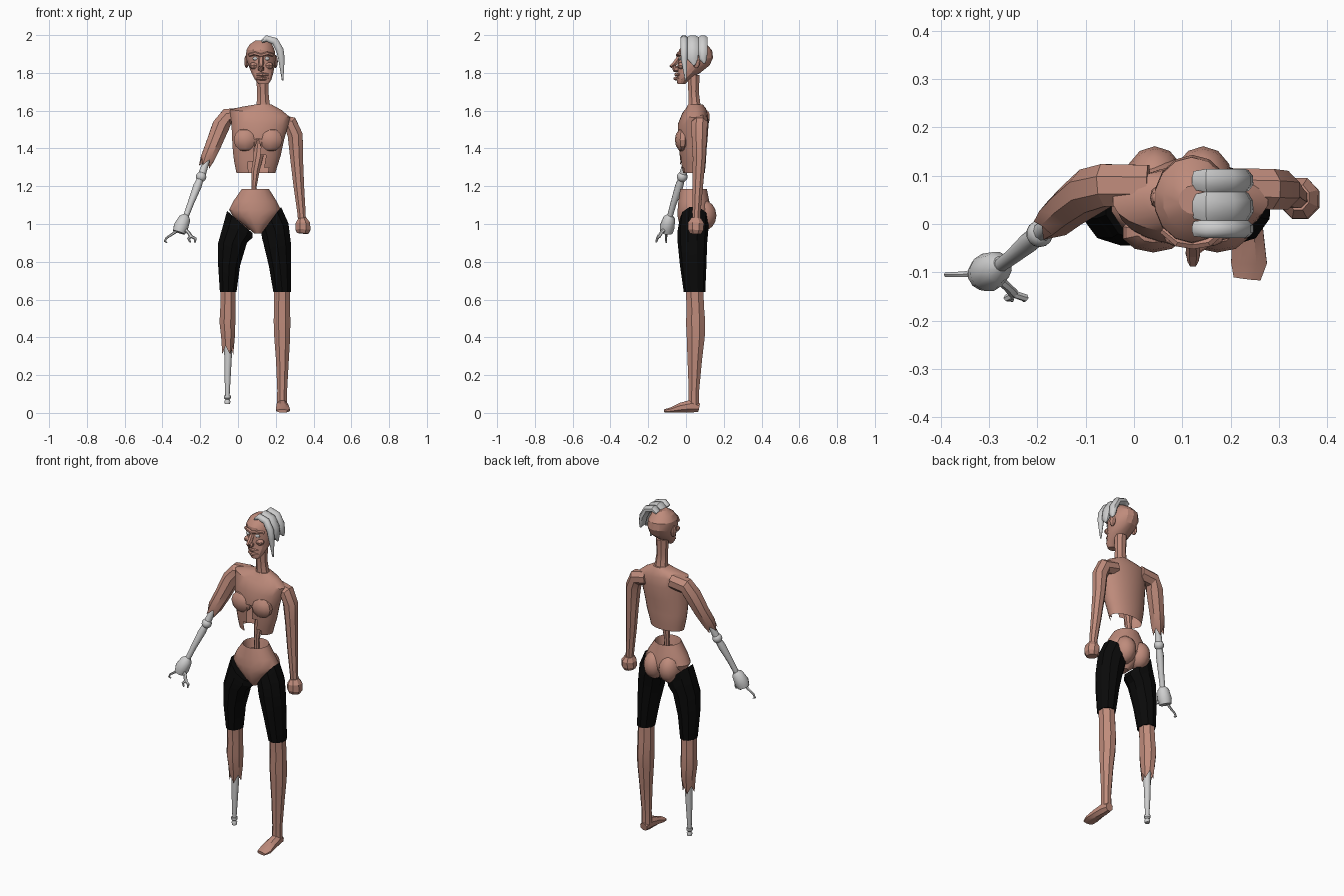
import bpy, bmesh, math
from mathutils import Vector, Matrix


def material(name, rgb):
    m = bpy.data.materials.new(name)
    m.diffuse_color = (*rgb, 1)
    return m


SKIN = material("skin", (0.52, 0.26, 0.20))
BLACK = material("black_cloth", (0.003, 0.003, 0.003))
PALE = material("pale_grey", (0.62, 0.62, 0.62))


def finish(name, bm, mat, smooth=None):
    bmesh.ops.recalc_face_normals(bm, faces=bm.faces)
    me = bpy.data.meshes.new(name)
    bm.to_mesh(me)
    bm.free()
    ob = bpy.data.objects.new(name, me)
    bpy.context.collection.objects.link(ob)
    me.materials.append(mat)
    if smooth:
        bpy.context.view_layer.objects.active = ob
        ob.select_set(True)
        bpy.ops.object.shade_smooth_by_angle(angle=math.radians(smooth))
        ob.select_set(False)
    return ob


def skin_rings(rings, caps):
    """Bridge rings of points; caps = (close first, close last)."""
    bm = bmesh.new()
    vs = [[bm.verts.new(p) for p in r] for r in rings]
    n = len(vs[0])
    for a, b in zip(vs, vs[1:]):
        for i in range(n):
            j = (i + 1) % n
            bm.faces.new((a[i], a[j], b[j], b[i]))
    if caps[0]:
        bm.faces.new(vs[0])
    if caps[1]:
        bm.faces.new(vs[-1])
    return bm


def stack(rows, n, caps=(True, True), tear=0):
    """Level ellipses: z, centre x, half width, front y, back y, optional tilt."""
    rings = []
    for k, row in enumerate(rows):
        z, cx, hw, yf, yb = row[:5]
        tilt = row[5] if len(row) > 5 else 0
        ring = []
        for i in range(n):
            a = 2 * math.pi * (i + 0.5) / n
            x = hw * math.cos(a) / math.cos(math.pi / n)
            y = (yf + yb) / 2 + (yb - yf) / 2 * math.sin(a)
            dz = tear * (i % 2) if k == len(rows) - 1 else 0
            ring.append((cx + x, y, z + tilt * x + dz))
        rings.append(ring)
    return skin_rings(rings, caps)


def tube(pts, n=8, caps=(True, True), tear=0):
    """Sweep along a path: x, y, z, radius, optional second radius."""
    P = [Vector(p[:3]) for p in pts]
    rings = []
    for k, p in enumerate(pts):
        d = (P[min(k + 1, len(P) - 1)] - P[max(k - 1, 0)]).normalized()
        ref = Vector((0, 1, 0)) if abs(d.y) < 0.9 else Vector((1, 0, 0))
        u = (ref - d * ref.dot(d)).normalized()
        v = d.cross(u)
        r2 = p[4] if len(p) > 4 else p[3]
        s = 1 / math.cos(math.pi / n)
        ring = []
        for i in range(n):
            a = 2 * math.pi * (i + 0.5) / n
            q = P[k] + u * p[3] * s * math.cos(a) + v * r2 * s * math.sin(a)
            if k == len(pts) - 1:
                q = q + d * tear * (i % 2)
            ring.append(q)
        rings.append(ring)
    return skin_rings(rings, caps)


def ball(name, loc, size, mat, smooth=None, u=10, v=6):
    bm = bmesh.new()
    bmesh.ops.create_uvsphere(bm, u_segments=u, v_segments=v, radius=1)
    bmesh.ops.transform(bm, verts=bm.verts, matrix=Matrix.Translation(loc) @ Matrix.Diagonal((*size, 1)))
    return finish(name, bm, mat, smooth)


# Head and neck
finish("head", stack([
    (1.74, .135, .026, -.045, -.005), (1.765, .133, .044, -.05, .02),
    (1.80, .129, .058, -.045, .075), (1.84, .125, .070, -.043, .125),
    (1.88, .121, .078, -.042, .143), (1.92, .119, .075, -.038, .138),
    (1.95, .121, .060, -.015, .11), (1.972, .125, .032, .02, .08)], 14), SKIN, 25)
finish("neck", stack([(1.59, .135, .055, .005, .095), (1.64, .133, .034, .012, .078),
                      (1.70, .131, .030, .01, .07), (1.79, .13, .034, .005, .075)], 8), SKIN, 25)

# Face
finish("nose", tube([(.122, -.035, 1.885, .011), (.122, -.058, 1.85, .013),
                     (.122, -.078, 1.835, .010), (.122, -.06, 1.822, .015), (.122, -.035, 1.82, .012)], 6), SKIN)
finish("brow", tube([(.06, -.012, 1.895, .008), (.09, -.038, 1.903, .009), (.122, -.043, 1.893, .009),
                     (.154, -.038, 1.903, .009), (.184, -.012, 1.895, .008)], 6), SKIN)
for z, y in ((1.79, -.052), (1.768, -.056)):
    finish("lip", tube([(.098, -.036, z, .005), (.13, y, z + .002, .009), (.162, -.036, z, .005)], 6), SKIN)
for s in (-1, 1):
    ball("eye", (.122 + s * .031, -.032, 1.876), (.015, .009, .010), PALE)
    ball("cheek", (.124 + s * .04, -.022, 1.838), (.024, .024, .018), SKIN, 25, 8)
    ball("ear", (.122 + s * .077, .055, 1.86), (.012, .022, .035), SKIN, None, 8)

# Swept hair strands
for y, w, tip in ((-.010, .019, 1.76), (.036, .031, 1.84), (.09, .024, 1.85)):
    finish("hair_strand", tube([
        (.125, y, 1.965, w * .8, .008), (.15, y, 1.982, w, .017), (.195, y, 1.968, w, .020),
        (.222, y, 1.92, w, .020), (.230, y, 1.875, w * .9, .017), (.236, y + .008, tip, w * .2, .004)], 8),
        PALE, 50)

# Hollow rib cage with a torn notch low on the front
bm = stack([
    (1.27, .095, .103, -.02, .10), (1.30, .096, .110, -.026, .103), (1.33, .098, .118, -.03, .106),
    (1.365, .101, .126, -.034, .108), (1.40, .103, .131, -.038, .11), (1.45, .107, .138, -.045, .115),
    (1.53, .115, .150, -.043, .12, -.06), (1.585, .117, .160, -.02, .115, -.13),
    (1.612, .125, .105, .0, .105, -.08), (1.632, .133, .045, .01, .09)], 24, (False, True))
torn = []
for f in bm.faces:
    c = f.calc_center_median()
    if c.y < .03 and abs(c.x - .108) < (1.44 - c.z) * .36:
        torn.append(f)
bmesh.ops.delete(bm, geom=torn, context='FACES')
finish("rib_cage", bm, SKIN, 25)
for x in (.04, .172):
    ball("chest_muscle", (x, -.018, 1.445), (.066, .041, .062), SKIN, 30)
finish("spine", tube([(.085, .06, 1.06, .017), (.085, .06, 1.20, .014), (.092, .06, 1.28, .022),
                      (.108, .07, 1.36, .026), (.12, .08, 1.50, .016)], 8), SKIN, 40)

# Pelvis, open at the waist with a sunken floor
finish("pelvis", stack([
    (.95, .105, .020, -.01, .07), (.99, .10, .060, -.035, .11), (1.04, .092, .118, -.046, .135),
    (1.075, .09, .137, -.046, .135), (1.12, .09, .115, -.042, .125), (1.185, .092, .072, -.032, .112),
    (1.13, .092, .062, -.02, .10)], 16), SKIN, 30)
for x in (.043, .143):
    ball("buttock", (x, .088, 1.045), (.062, .073, .082), SKIN, 40, 12, 8)

# Shorts legs, rising at the hips
finish("left_shorts_leg", stack([
    (1.01, .010, .068, -.035, .12, -.88), (.965, .0, .076, -.044, .118, -.5),
    (.90, -.029, .076, -.044, .112), (.78, -.047, .058, -.032, .108), (.64, -.052, .044, -.012, .102)], 10),
    BLACK, 30)
finish("right_shorts_leg", stack([
    (1.02, .176, .052, -.035, .12, 1.35), (.965, .197, .070, -.044, .118, .55),
    (.90, .207, .073, -.044, .112), (.78, .222, .059, -.032, .108), (.64, .234, .047, -.012, .102)], 10),
    BLACK, 30)

# Whole leg and foot
finish("right_leg", stack([
    (.66, .234, .042, -.006, .095), (.55, .233, .043, .0, .10), (.48, .233, .044, -.004, .106),
    (.40, .234, .042, .0, .103), (.28, .235, .034, .005, .088), (.12, .234, .026, .012, .072),
    (.04, .233, .027, .01, .072)], 8), SKIN, 25)
finish("right_foot", tube([
    (.234, .07, .028, .022, .022), (.234, .03, .036, .029, .034), (.236, -.03, .027, .033, .026),
    (.238, -.08, .015, .037, .014), (.234, -.113, .010, .028, .009)], 8), SKIN, 25)

# Severed leg with its peg
finish("left_leg", stack([
    (.66, -.052, .040, -.006, .095), (.55, -.054, .040, .0, .10), (.48, -.056, .042, -.004, .106),
    (.40, -.053, .036, .005, .10), (.31, -.054, .029, .015, .088)], 8, (True, False), .045), SKIN, 25)
finish("peg_leg", tube([(-.052, .05, .42, .020), (-.052, .05, .33, .020), (-.055, .048, .20, .016),
                        (-.056, .046, .09, .011)], 10), PALE, 40)
finish("peg_tip", tube([(-.056, .046, .092, .017), (-.056, .046, .078, .017), (-.056, .046, .07, .010),
                        (-.056, .046, .062, .015), (-.056, .046, .046, .013)], 10), PALE, 40)

# Whole arm and fist
finish("right_arm", tube([
    (.20, .075, 1.545, .040), (.278, .072, 1.528, .042), (.303, .07, 1.47, .040), (.310, .07, 1.35, .034),
    (.322, .062, 1.20, .028), (.336, .055, 1.06, .022), (.340, .054, 1.0, .020)], 8), SKIN, 25)
finish("right_fist", tube([(.340, .055, 1.03, .026, .022), (.343, .053, 1.005, .042, .038),
                           (.344, .051, .97, .041, .040), (.342, .05, .95, .030, .030)], 8), SKIN)

# Severed arm
finish("left_arm", tube([
    (.03, .08, 1.575, .042), (-.058, .08, 1.567, .044), (-.09, .068, 1.52, .046), (-.13, .038, 1.42, .041),
    (-.16, .012, 1.35, .037), (-.18, -.006, 1.30, .028)], 8, (True, False), -.04), SKIN, 25)

# Mechanical forearm and hand
ball("elbow_joint", (-.195, -.02, 1.25), (.028, .028, .028), PALE, 50, 14, 10)
finish("upper_rod", tube([(-.165, .005, 1.34, .016), (-.195, -.02, 1.25, .020)], 10), PALE, 40)
finish("forearm_rod", tube([(-.195, -.02, 1.25, .016), (-.215, -.036, 1.20, .021), (-.25, -.066, 1.11, .016),
                            (-.28, -.088, 1.03, .014)], 10), PALE, 40)
finish("mechanical_hand", tube([(-.275, -.082, 1.045, .016), (-.282, -.088, 1.03, .031),
                                (-.302, -.10, .985, .039), (-.312, -.104, .955, .033)], 12), PALE, 40)
finish("hook_finger", tube([(-.315, -.10, .97, .008), (-.35, -.104, .945, .006), (-.38, -.105, .925, .005),
                            (-.388, -.105, .908, .005), (-.375, -.105, .902, .003)], 6), PALE, 40)
finish("wrench_finger", tube([(-.285, -.11, .975, .009), (-.262, -.13, .955, .008),
                              (-.248, -.145, .932, .009)], 6), PALE, 40)
for x, bend in ((-.225, -.228), (-.262, -.252)):
    finish("wrench_jaw", tube([(-.248, -.145, .935, .007), (x, -.153, .922, .007),
                               (bend, -.157, .903, .004)], 6), PALE, 40)
